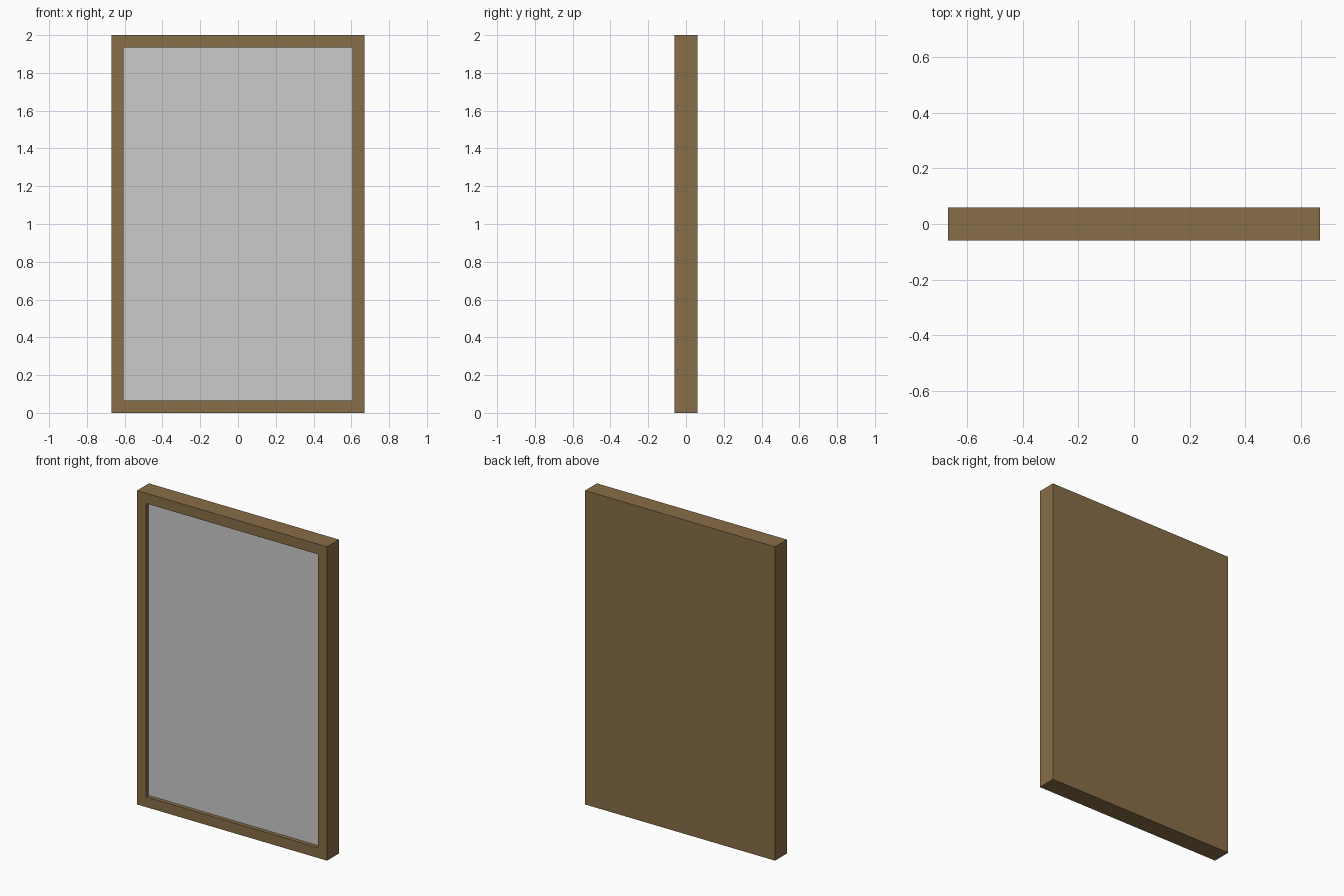
import bpy, bmesh
from mathutils import Matrix, Vector

if "Cube" in bpy.data.objects:
    bpy.data.objects.remove(bpy.data.objects["Cube"])

W, D, H = 1.34, 0.12, 2.0      # overall size
BORDER = 0.065                 # frame border width
RECESS = 0.04                  # depth of the pocket in the frame
PANE = 0.015                   # pane thickness


def box(bm, size, centre):
    bmesh.ops.create_cube(bm, size=1, matrix=Matrix.Translation(centre) @ Matrix.Diagonal((*size, 1)))


def finish(bm, name, colour=None):
    bmesh.ops.recalc_face_normals(bm, faces=bm.faces)
    mesh = bpy.data.meshes.new(name)
    bm.to_mesh(mesh)
    bm.free()
    obj = bpy.data.objects.new(name, mesh)
    bpy.context.collection.objects.link(obj)
    if colour:
        mat = bpy.data.materials.new(name + "_wood")
        mat.diffuse_color = (*colour, 1)
        mat.use_nodes = True
        mat.node_tree.nodes["Principled BSDF"].inputs["Base Color"].default_value = mat.diffuse_color
        mesh.materials.append(mat)
    return obj


# Wooden frame with solid back: a slab whose front face is inset and pushed in
bm = bmesh.new()
box(bm, (W, D, H), (0, 0, H / 2))
bm.normal_update()
front = min(bm.faces, key=lambda f: f.calc_center_median().y)
bmesh.ops.inset_region(bm, faces=[front], thickness=BORDER, use_even_offset=True)
pocket = bmesh.ops.extrude_discrete_faces(bm, faces=[front])["faces"]
bmesh.ops.translate(bm, verts=pocket[0].verts, vec=Vector((0, RECESS, 0)))
finish(bm, "frame", (0.25, 0.155, 0.065))

# Flat pane lying in the pocket
bm = bmesh.new()
box(bm, (W - 2 * BORDER, PANE, H - 2 * BORDER), (0, -D / 2 + RECESS - PANE / 2, H / 2))
finish(bm, "mirror_pane")
